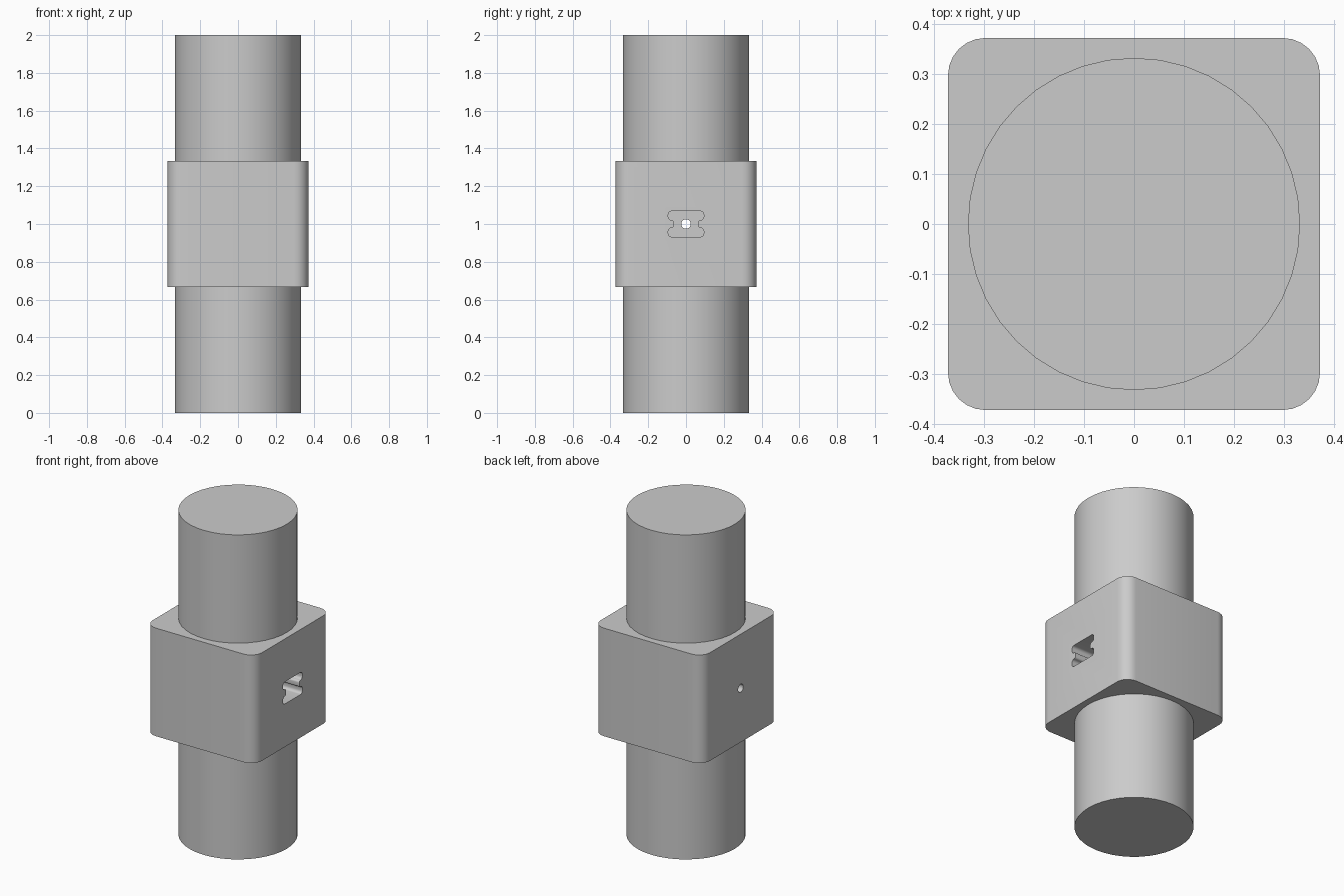
import bpy
import bmesh
import math
from mathutils import Vector, Matrix

if "Cube" in bpy.data.objects:
    bpy.data.objects.remove(bpy.data.objects["Cube"])

grey = bpy.data.materials.new("plain_grey")
grey.use_nodes = True
GREY = (0.6, 0.6, 0.6, 1)
grey.diffuse_color = GREY
grey.node_tree.nodes["Principled BSDF"].inputs["Base Color"].default_value = GREY


def rounded(corners, steps=6):
    """Round each (x, y, radius) corner of a right-angled counter-clockwise outline."""
    out = []
    n = len(corners)
    for i, (x, y, r) in enumerate(corners):
        p = Vector((x, y))
        a = (Vector(corners[i - 1][:2]) - p).normalized() * r
        b = (Vector(corners[(i + 1) % n][:2]) - p).normalized() * r
        centre = p + a + b
        for k in range(steps + 1):
            t = math.pi / 2 * k / steps
            out.append(centre - b * math.cos(t) - a * math.sin(t))
    return out


def circle(radius, sides):
    return [Vector((radius * math.cos(math.tau * i / sides),
                    radius * math.sin(math.tau * i / sides))) for i in range(sides)]


def prism(name, outline, start, end, along_x=False, cap_start=True, cap_end=True):
    """Extrude an outline along z, or along x with the outline lying in y and z."""
    bm = bmesh.new()
    low = [bm.verts.new((p.x, p.y, start)) for p in outline]
    high = [bm.verts.new((p.x, p.y, end)) for p in outline]
    n = len(outline)
    for i in range(n):
        j = (i + 1) % n
        bm.faces.new((low[i], low[j], high[j], high[i]))
    if cap_start:
        bm.faces.new(low[::-1])
    if cap_end:
        bm.faces.new(high)
    if along_x:
        turn = Matrix(((0, 0, 1), (1, 0, 0), (0, 1, 0))).to_4x4()
        bmesh.ops.transform(bm, matrix=Matrix.Translation((0, 0, 1)) @ turn, verts=bm.verts)
    mesh = bpy.data.meshes.new(name)
    bm.to_mesh(mesh)
    bm.free()
    mesh.materials.append(grey)
    obj = bpy.data.objects.new(name, mesh)
    bpy.context.collection.objects.link(obj)
    return obj


def activate(obj):
    bpy.ops.object.select_all(action="DESELECT")
    obj.select_set(True)
    bpy.context.view_layer.objects.active = obj


# Central block with rounded vertical edges
H, R = 0.373, 0.075
LOW, HIGH = 0.667, 1.333
block = prism("central_block", rounded([(-H, -H, R), (H, -H, R), (H, H, R), (-H, H, R)]),
              LOW, HIGH)

# Round posts below and above the block
post = circle(0.333, 40)
lower_post = prism("lower_post", post, 0, LOW, cap_end=False)
upper_post = prism("upper_post", post, HIGH, 2, cap_start=False)

# Socket outline: two rounded lobes joined by a waist
W, T, N, G = 0.094, 0.068, 0.064, 0.02
A, B = 0.018, 0.012
right_half = [(W, -T, A), (W, -G, A), (N, -G, B), (N, G, B), (W, G, A), (W, T, A)]
left_half = [(-x, -y, r) for x, y, r in right_half]
socket_cutter = prism("socket_cutter", rounded(right_half + left_half), 0.08, 0.45, along_x=True)

# Small bore running right through the block
bore_cutter = prism("bore_cutter", circle(0.025, 24), -0.5, 0.2, along_x=True)

for cutter in (socket_cutter, bore_cutter):
    cutter.hide_render = True
    cut = block.modifiers.new(cutter.name, "BOOLEAN")
    cut.operation = "DIFFERENCE"
    cut.solver = "EXACT"
    cut.object = cutter
    activate(block)
    bpy.ops.object.modifier_apply(modifier=cut.name)
    bpy.data.objects.remove(cutter)

# Smooth curved walls, crisp edges
for part in (block, lower_post, upper_post):
    activate(part)
    bpy.ops.object.shade_smooth_by_angle(angle=math.radians(30))
